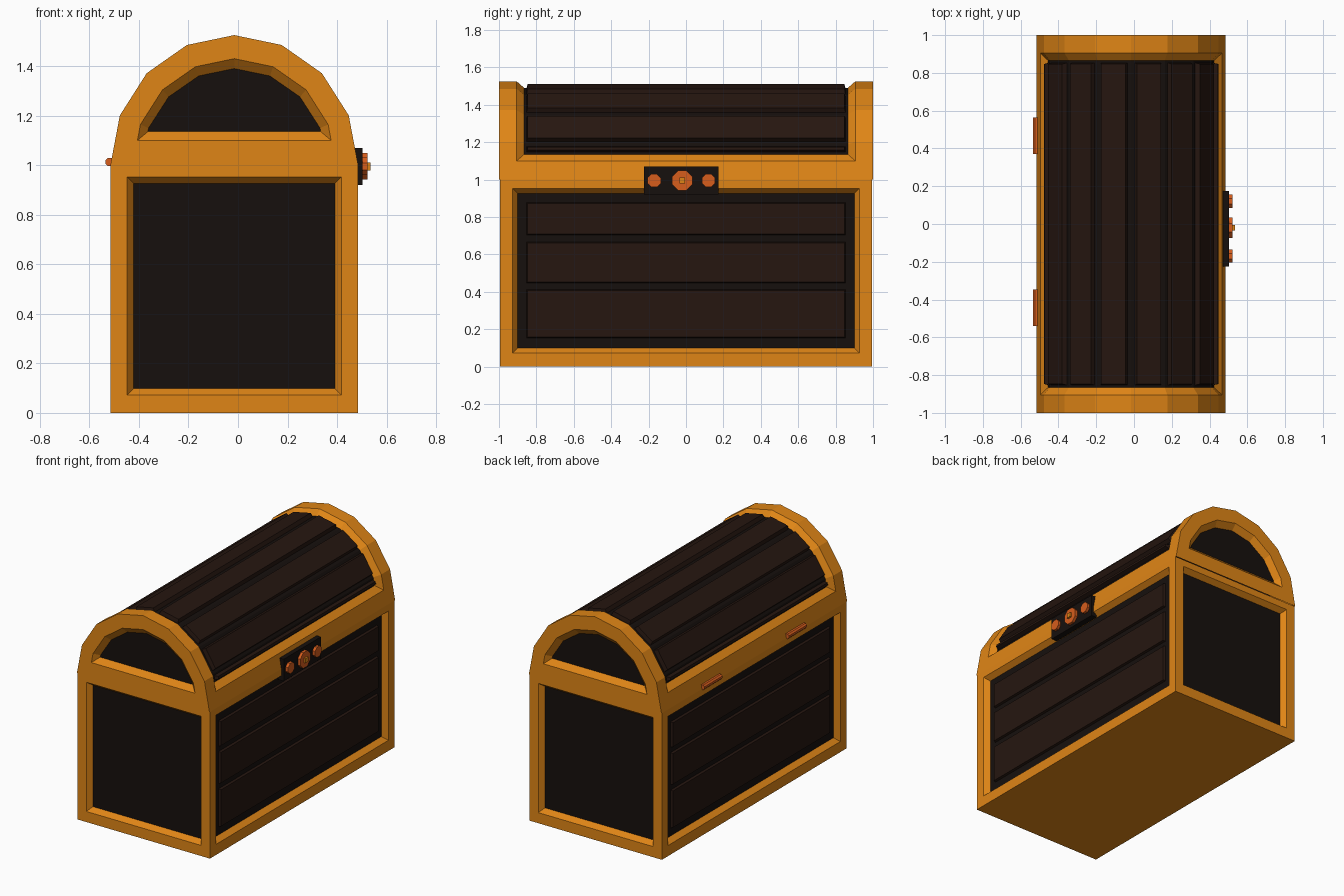
import bpy, bmesh, math
from mathutils import Vector, Matrix

if "Cube" in bpy.data.objects:
    bpy.data.objects.remove(bpy.data.objects["Cube"])

CX = -0.015      # chest axis in x
SEAM = 1.0       # height where lid meets body


def material(name, rgb):
    m = bpy.data.materials.new(name)
    m.diffuse_color = (*rgb, 1)
    m.use_nodes = True
    m.node_tree.nodes["Principled BSDF"].inputs["Base Color"].default_value = m.diffuse_color
    return m


GOLD = material("gold_frame", (0.74, 0.235, 0.008))
DARK = material("dark_panel", (0.008, 0.005, 0.004))
WOOD = material("dark_wood", (0.019, 0.008, 0.005))
COPPER = material("copper", (0.68, 0.11, 0.012))


def finish(bm, name, *mats):
    bmesh.ops.remove_doubles(bm, verts=bm.verts, dist=1e-5)
    bmesh.ops.recalc_face_normals(bm, faces=bm.faces)
    me = bpy.data.meshes.new(name)
    bm.to_mesh(me)
    bm.free()
    for m in mats:
        me.materials.append(m)
    ob = bpy.data.objects.new(name, me)
    bpy.context.collection.objects.link(ob)
    return ob


def box(name, lo, hi, mat):
    bm = bmesh.new()
    bmesh.ops.create_cube(bm, size=1)
    lo, hi = Vector(lo), Vector(hi)
    for v in bm.verts:
        v.co = (lo + hi) / 2 + v.co * (hi - lo)
    return finish(bm, name, mat)


def rod(name, center, radius, depth, axis, sides, mat):
    bm = bmesh.new()
    bmesh.ops.create_cone(bm, cap_ends=True, segments=sides, radius1=radius,
                          radius2=radius, depth=depth)
    bmesh.ops.rotate(bm, verts=bm.verts, matrix=Matrix.Rotation(math.pi / sides, 3, 'Z'))
    bmesh.ops.rotate(bm, verts=bm.verts, matrix=Matrix.Rotation(math.pi / 2, 3, axis))
    bmesh.ops.translate(bm, verts=bm.verts, vec=center)
    return finish(bm, name, mat)


# Plank lying on the segment a-b of the xz cross-section, raised along its normal
def plank(name, a, b, gap, height):
    a, b = Vector((a[0], 0, a[1])), Vector((b[0], 0, b[1]))
    d = (b - a).normalized()
    n = Vector((d.z, 0, -d.x))
    if n.dot((a + b) / 2 - Vector((CX, 0, (a.z + b.z) / 2 - 0.2))) < 0:
        n = -n
    bm = bmesh.new()
    rings = []
    for h, inset in ((-0.01, 0), (height, 0.008)):
        e = Vector((0, 0.855 - inset, 0))
        p, q = a + d * (gap + inset) + n * h, b - d * (gap + inset) + n * h
        rings.append([bm.verts.new(c) for c in (p - e, q - e, q + e, p + e)])
    bm.faces.new(rings[0])
    bm.faces.new(rings[1])
    for i in range(4):
        j = (i + 1) % 4
        bm.faces.new((rings[0][i], rings[0][j], rings[1][j], rings[1][i]))
    return finish(bm, name, WOOD)


# Body: box with a bevelled recess on each of the four sides
bm = bmesh.new()
bmesh.ops.create_cube(bm, size=1)
for v in bm.verts:
    v.co = (CX + v.co.x, v.co.y * 1.99, (v.co.z + 0.5) * SEAM)
sides = [f for f in bm.faces if abs(f.normal.z) < 0.5]
bmesh.ops.inset_individual(bm, faces=sides, thickness=0.095)
for v in {v for f in sides for v in f.verts}:
    v.co.z += 0.02 if v.co.z > 0.5 else 0.005
bmesh.ops.inset_individual(bm, faces=sides, thickness=0.037, depth=-0.035)
for f in sides:
    f.material_index = 1
finish(bm, "body", GOLD, DARK)


# Half-ellipse of eight segments, its ends cut at height cut
def arch(rx, rz, cut=SEAM):
    pts = [(CX + rx * math.cos(math.pi * i / 8), SEAM + rz * math.sin(math.pi * i / 8))
           for i in range(9)]
    t = (cut - SEAM) / (pts[1][1] - SEAM)
    dx = (pts[1][0] - pts[0][0]) * t
    pts[0] = (pts[0][0] + dx, cut)
    pts[8] = (pts[8][0] - dx, cut)
    return pts


# Lid frame: recessed arched ends, recessed curved top, plain lower rails
bm = bmesh.new()


def ring(pts, y):
    return [bm.verts.new((x, y, z)) for x, z in pts]


def bridge(r0, r1, closed):
    n = len(r0)
    for i in range(n if closed else n - 1):
        j = (i + 1) % n
        bm.faces.new((r0[i], r0[j], r1[j], r1[i]))


outer, cut_outer = arch(0.5, 0.525), arch(0.5, 0.525, 1.10)
base = arch(0.465, 0.49, 1.135)
full = [outer[0]] + cut_outer + [outer[8]]
bottom_rings = []
opening = []
for s in (-1, 1):
    e0 = ring(outer, s)
    e1 = ring(arch(0.41, 0.43, 1.10), s)
    e2 = ring(arch(0.375, 0.39, 1.135), s * 0.965)
    bridge(e0, e1, True)
    bridge(e1, e2, True)
    bm.faces.new(e2).material_index = 1
    rim0, rim1 = ring(full, s), ring(full, s * 0.905)
    bridge(rim0, rim1, False)
    slope0, slope1 = ring(cut_outer, s * 0.905), ring(base, s * 0.865)
    bridge(slope0, slope1, False)
    bottom_rings.append(rim1)
    opening.append((slope0, slope1))
a, b = bottom_rings
for i in (0, 9):
    bm.faces.new((a[i], a[i + 1], b[i + 1], b[i]))
(a0, a1), (b0, b1) = opening
for i in (0, 8):
    bm.faces.new((a0[i], b0[i], b1[i], a1[i]))
for i in range(8):
    bm.faces.new((a1[i], a1[i + 1], b1[i + 1], b1[i])).material_index = 1
finish(bm, "lid_frame", GOLD, DARK)

# Planks on the lid, one per facet
for i in range(8):
    plank(f"lid_plank_{i + 1}", base[i], base[i + 1], 0.01 if i in (0, 7) else 0.017, 0.027)

# Planks on both long sides of the body
for side, x in (("right", CX + 0.465), ("left", CX - 0.465)):
    for k, (z0, z1) in enumerate(((0.15, 0.415), (0.445, 0.67), (0.70, 0.88))):
        plank(f"{side}_plank_{k + 1}", (x, z0), (x, z1), 0, 0.015)

# Lock plate with two studs and a central keyed boss
box("lock_plate", (0.46, -0.225, 0.92), (0.503, 0.175, 1.07), DARK)
for name, y in (("front", -0.17), ("back", 0.12)):
    rod(f"lock_stud_{name}", (0.505, y, 0.995), 0.038, 0.034, 'Y', 8, COPPER)
rod("lock_boss", (0.505, -0.02, 0.995), 0.058, 0.034, 'Y', 8, COPPER)
rod("lock_pin", (0.515, -0.02, 0.995), 0.022, 0.04, 'Y', 4, GOLD)

# Hinge barrels on the back edge
for name, y in (("front", -0.443), ("back", 0.467)):
    rod(f"hinge_{name}", (-0.518, y, 1.013), 0.018, 0.195, 'X', 8, COPPER)
